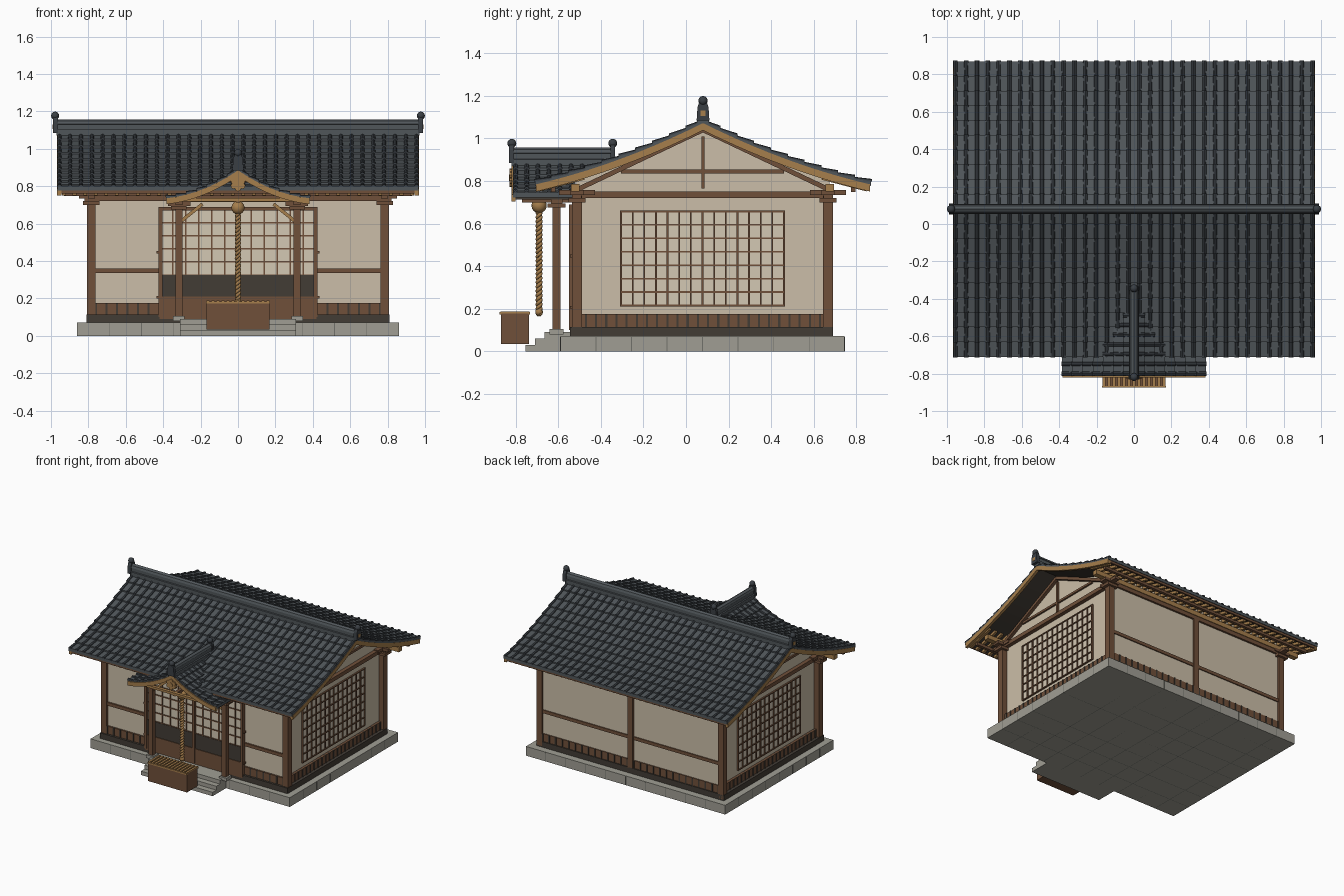
import bpy, bmesh, math
from mathutils import Vector

if "Cube" in bpy.data.objects:
    bpy.data.objects.remove(bpy.data.objects["Cube"])

def mat(name, r, g, b):
    lin = lambda c: ((c / 255 + .055) / 1.055) ** 2.4
    m = bpy.data.materials.new(name)
    m.diffuse_color = (lin(r), lin(g), lin(b), 1)
    m.use_nodes = True
    m.node_tree.nodes["Principled BSDF"].inputs["Base Color"].default_value = m.diffuse_color
    return m

STONE = mat("stone", 160, 158, 148)
JOINT = mat("stone_joint", 112, 112, 106)
PLASTER = mat("plaster", 203, 190, 168)
PAPER = mat("paper", 212, 200, 180)
WOOD = mat("brown_wood", 112, 80, 58)
DARK = mat("dark_wood", 66, 60, 53)
GOLD = mat("golden_wood", 166, 126, 76)
TILE = mat("slate_tile", 80, 86, 90)
RIB = mat("dark_tile", 58, 63, 68)

def finish(name, bm, m):
    bmesh.ops.recalc_face_normals(bm, faces=bm.faces)
    me = bpy.data.meshes.new(name)
    bm.to_mesh(me)
    bm.free()
    me.materials.append(m)
    o = bpy.data.objects.new(name, me)
    bpy.context.collection.objects.link(o)
    return o

def loft(bm, a, b):
    """Closed solid between two matching loops of points."""
    va, vb = [bm.verts.new(p) for p in a], [bm.verts.new(p) for p in b]
    n = len(va)
    bm.faces.new(va)
    bm.faces.new(vb[::-1])
    for i in range(n):
        j = (i + 1) % n
        bm.faces.new((va[i], vb[i], vb[j], va[j]))

def boxes(name, m, items, mirror=False):
    bm = bmesh.new()
    items = list(items)
    if mirror:
        items += [(-b[1], -b[0]) + tuple(b[2:]) for b in items]
    for x0, x1, y0, y1, z0, z1 in items:
        ring = lambda z: [(x0, y0, z), (x1, y0, z), (x1, y1, z), (x0, y1, z)]
        loft(bm, ring(z0), ring(z1))
    return finish(name, bm, m)

def prism(name, m, poly, axis, spans):
    """Extrude a (u, z) outline along x or y, once per span."""
    bm = bmesh.new()
    for a0, a1 in spans:
        f = lambda a: [(a, u, v) if axis == 'x' else (u, a, v) for u, v in poly]
        loft(bm, f(a0), f(a1))
    return finish(name, bm, m)

def bars(name, m, segs, w, h):
    """Straight bars between points; w sideways, h upward."""
    bm = bmesh.new()
    for p, q in segs:
        p, q = Vector(p), Vector(q)
        d = (q - p).normalized()
        side = d.cross(Vector((0, 0, 1))).normalized()
        up = side.cross(d)
        ring = lambda c: [c + side * w / 2 * i + up * h / 2 * j for i, j in ((-1, -1), (1, -1), (1, 1), (-1, 1))]
        loft(bm, ring(p), ring(q))
    return finish(name, bm, m)

def balls(name, m, items):
    bm = bmesh.new()
    for x, y, z, r in items:
        ret = bmesh.ops.create_uvsphere(bm, u_segments=14, v_segments=8, radius=r)
        bmesh.ops.translate(bm, vec=(x, y, z), verts=ret["verts"])
    for f in bm.faces:
        f.smooth = True
    return finish(name, bm, m)

# roof curves, d = distance from the ridge
RY = .08
zm = lambda d: 1.08 - .5 * d + .17 * d * d
zp = lambda d: .885 - .68 * d + .76 * d * d

def band(f, c, D, hi, lo, n=20):
    ds = [-D + 2 * D * i / n for i in range(n + 1)]
    return [(c + d, f(abs(d)) + hi) for d in ds] + [(c + d, f(abs(d)) + lo) for d in ds[::-1]]

# stone platform, joints, steps
boxes("platform", STONE, [(-.86, .86, -.59, .745, 0, .072)])
J = [(-.86 + .172 * i - .002, -.86 + .172 * i + .002, -.591, .746, 0, .068) for i in range(1, 10)]
J += [(-.861, .861, -.59 + .167 * i - .002, -.59 + .167 * i + .002, 0, .068) for i in range(1, 8)]
boxes("platform_joints", JOINT, J)
boxes("steps", STONE, [(-.31, .31, -.755, -.58, 0, .03), (-.31, .31, -.71, -.58, .03, .06),
                       (-.31, .31, -.665, -.545, .06, .09)])

# sill, house body with gables
boxes("sill", DARK, [(-.81, .81, -.545, .69, .07, .115)])
ds = [-.595 + .0595 * i for i in range(21)]
prism("house_walls", PLASTER, [(RY + d, zm(abs(d)) - .025) for d in ds] + [(.675, .1), (-.515, .1)], 'x', [(-.765, .765)])

# wainscot with battens
boxes("wainscot", WOOD, [(-.785, .785, -.528, .682, .11, .175)])
Bt = []
for i in range(28):
    x = -.76 + i * .0563
    Bt += [(x - .005, x + .005, .6, .687, .115, .175)]
    if abs(x) > .43:
        Bt += [(x - .005, x + .005, -.533, -.4, .115, .175)]
for i in range(24):
    y = -.47 + i * .0478
    Bt += [(-.79, .79, y - .005, y + .005, .115, .175)]
boxes("wainscot_battens", DARK, Bt)

# posts, rails, top beams
P = [(x - .023, x + .023, y - .023, y + .023, .08, .73) for x in (-.784, .784) for y in (-.512, .667)]
boxes("posts", WOOD, P + [(-.023, .023, .644, .69, .08, .73)])
boxes("wall_rails", WOOD, [(.42, .77, -.528, -.5, .335, .36), (0, .77, .65, .683, .335, .36)], True)
boxes("top_beams", WOOD, [(-.82, .82, -.535, -.49, .72, .75), (-.82, .82, .645, .69, .72, .75)])
boxes("side_beams", WOOD, [(.76, .795, -.53, .69, .72, .75)], True)
br = []
for y in (-.512, .667):
    br += [(.74, .83, y - .04, y + .04, .70, .72), (.72, .85, y - .03, y + .03, .735, .757),
           (.765, .803, y - .085, y + .085, .735, .757)]
boxes("corner_brackets", WOOD, br, True)

# gable timbers
gt = []
for x in (-.775, .775):
    for s in (-1, 1):
        gt.append(((x, RY, 1.04), (x, RY + s * .59, .76)))
bars("gable_rafters", WOOD, gt, .03, .022)
boxes("gable_ties", WOOD, [(.76, .778, -.305, .46, .836, .853), (.76, .78, RY - .008, RY + .008, .765, 1.01)], True)

# side lattice windows
boxes("side_window_paper", PAPER, [(.763, .77, -.305, .46, .215, .657)], True)
L = [(.765, .778, -.305 + .765 * i / 14 - .004, -.305 + .765 * i / 14 + .004, .212, .66) for i in range(15)]
L += [(.765, .777, -.309, .464, .215 + .442 * i / 7 - .004, .215 + .442 * i / 7 + .004) for i in range(8)]
boxes("side_window_lattice", WOOD, L, True)

# front sliding doors
boxes("door_paper", PAPER, [(-.42, .42, -.533, -.51, .325, .675)])
boxes("door_dark_panel", DARK, [(-.42, .42, -.541, -.51, .21, .325)])
boxes("door_lower_panel", WOOD, [(-.42, .42, -.546, -.51, .09, .21)])
L = [(-.42 + .07 * i - .004, -.42 + .07 * i + .004, -.54, -.52, .325, .675) for i in range(13)]
L += [(-.42, .42, -.539, -.52, .325 + .07 * i - .004, .325 + .07 * i + .004) for i in range(6)]
L += [(x - .01, x + .01, -.55, -.52, .1, .68) for x in (-.415, 0, .415)] + [(-.425, .425, -.55, -.51, .67, .69)]
boxes("door_lattice", WOOD, L)
boxes("door_hinges", WOOD, [(.42, .435, -.545, -.52, z, z + .014) for z in (.2, .44)], True)

# tiled roofs
def tiled(name, pt, D, n, t0, ts, tend, zf):
    pan, rib = bmesh.new(), bmesh.new()
    for s in (-1, 1):
        for i in range(n):
            d0, d1 = D * i / n, D * (i + 1) / n
            sec = lambda d, h: [pt(s * d, t0, zf(d) - .014), pt(s * d, tend(d), zf(d) - .014),
                                pt(s * d, tend(d), zf(d) + h), pt(s * d, t0, zf(d) + h)]
            loft(pan, sec(d0, 0), sec(d1, .010))
            for t in ts:
                if t > tend(d1) + .001:
                    continue
                arc = lambda d, r, h: [pt(s * d, t + r * math.cos(math.pi * k / 4), zf(d) + h + r * math.sin(math.pi * k / 4))
                                       for k in range(5)]
                loft(rib, arc(d0, .010, -.001), arc(d1 + .003, .0125, .007))
    finish(name + "_pans", pan, TILE)
    finish(name + "_ribs", rib, RIB)

def porch_back(d):
    q = .25 - .68 * (1.08 - zp(d))
    y = RY - (.5 - math.sqrt(q)) / .34 if q > 0 else -1
    return max(-.52, y + .02)

tiled("main_roof", lambda d, t, z: (t, RY + d, z), .79, 10, -.965,
      [-.955 + 1.91 * i / 33 for i in range(34)], lambda d: .965, zm)
tiled("porch_roof", lambda d, t, z: (d, t, z), .385, 7, -.812,
      [-.80 + .052 * i for i in range(10)], porch_back, zp)

# roof decks, bargeboards, rafters
prism("main_roof_deck", DARK, band(zm, RY, .775, -.012, -.026), 'x', [(-.95, .95)])
prism("main_bargeboards", GOLD, band(zm, RY, .785, -.008, -.042), 'x', [(-.967, -.945), (.945, .967)])
rf = []
for i in range(34):
    x = -.93 + 1.86 * i / 33
    for s in (-1, 1):
        rf.append(((x, RY + s * .56, zm(.56) - .037), (x, RY + s * .77, zm(.77) - .034)))
bars("eave_rafters", GOLD, rf, .02, .022)
boxes("eave_purlins", WOOD, [(-.93, .93, RY + s * .705 - .011, RY + s * .705 + .011, .748, .77) for s in (1,)]
      + [(-.93, .93, -.635, -.613, .748, .77)])
boxes("wall_plates", GOLD, [(-.93, .93, -.54, -.5, .75, .785), (-.93, .93, .655, .695, .75, .785)])
boxes("eave_boards", WOOD, [(-.955, .955, y - .006, y + .006, .762, .785) for y in (-.698, .858)])
prism("porch_deck", DARK, band(zp, 0, .375, -.012, -.024), 'y', [(-.80, -.53)])
prism("porch_bargeboard", GOLD, band(zp, 0, .382, 0, -.032), 'y', [(-.82, -.80)])
prism("porch_gable_panel", WOOD, [(-.26, .735)] + [(d * .26 / 6, zp(abs(d) * .26 / 6) - .02) for d in range(-6, 7)] + [(.26, .735)],
      'y', [(-.62, -.605)])

# ridges with end ornaments
def ridge(name, c, z, w, axis, a0, a1):
    o = [(-w * 1.3, -.02), (-w * 1.3, .012), (-w * .85, .014), (-w * .85, .04), (-w * 1.1, .042), (-w * .8, .058), (0, .068)]
    o = o + [(-u, v) for u, v in o[-2::-1]]
    prism(name, TILE, [(c + u, z + v) for u, v in o], axis, [(a0, a1)])

ridge("main_ridge", RY, 1.09, .021, 'x', -.97, .97)
ridge("porch_ridge", 0, .89, .021, 'y', -.82, -.345)
orn = lambda c, z: [(c - .03, z), (c + .03, z), (c + .026, z + .06), (c + .018, z + .085), (c - .018, z + .085), (c - .026, z + .06)]
prism("main_ridge_ends", RIB, orn(RY, 1.085), 'x', [(-.99, -.962), (.962, .99)])
prism("porch_ridge_ends", RIB, orn(0, .885), 'y', [(-.832, -.808), (-.355, -.333)])
balls("ridge_knobs", RIB, [(-.978, RY, 1.177, .022), (.978, RY, 1.177, .022), (0, -.818, .977, .021), (0, -.344, .977, .021)])
boxes("ridge_end_crests", GOLD, [(.985, .993, RY - .012, RY + .012, 1.105, 1.13)], True)

# porch posts, beams, brackets, braces
boxes("porch_posts", WOOD, [(.298, .334, -.626, -.59, .1, .7)], True)
boxes("porch_post_bases", STONE, [(.285, .347, -.64, -.576, .08, .105)], True)
boxes("porch_brackets", WOOD, [(.275, .357, -.65, -.566, .675, .695), (.255, .375, -.635, -.58, .695, .717),
                               (.298, .334, -.77, -.51, .70, .722)], True)
boxes("porch_beams", GOLD, [(-.37, .37, -.628, -.588, .715, .737), (-.33, .33, -.79, -.765, .718, .736)])
bars("porch_braces", GOLD, [((s * .305, -.608, .612), (s * .19, -.608, .705)) for s in (-1, 1)], .02, .018)

# gable pendant flower
bm = bmesh.new()
for k in range(7):
    a = math.pi / 3 * k + math.pi / 6
    cx, cz = (0, .815) if k == 6 else (.027 * math.cos(a), .815 + .027 * math.sin(a))
    ring = lambda y: [(cx + .016 * math.cos(math.pi * j / 4), y, cz + .016 * math.sin(math.pi * j / 4)) for j in range(8)]
    loft(bm, ring(-.828 - (.004 if k == 6 else 0)), ring(-.805))
finish("gable_flower", bm, GOLD)

# bell and twisted rope
balls("bell", GOLD, [(0, -.69, .685, .036), (0, -.69, .185, .018)])
boxes("bell_hanger", WOOD, [(-.012, .012, -.79, -.6, .712, .735)])
cu = bpy.data.curves.new("bell_rope", 'CURVE')
cu.dimensions = '3D'
cu.bevel_depth, cu.bevel_resolution = .0085, 1
for ph in (0, math.pi):
    sp = cu.splines.new('POLY')
    sp.points.add(96)
    for i, p in enumerate(sp.points):
        a = i * math.pi / 4 + ph
        p.co = (.009 * math.cos(a), -.69 + .009 * math.sin(a), .17 + .49 * i / 96, 1)
cu.materials.append(GOLD)
bpy.context.collection.objects.link(bpy.data.objects.new("bell_rope", cu))

# offering box with slatted top
boxes("offering_box", WOOD, [(-.168, .168, -.87, -.737, .035, .178)])
sl = [(-.16 + .0267 * i - .008, -.16 + .0267 * i + .008, -.872, -.735, .178, .188) for i in range(13)]
boxes("offering_slats", GOLD, sl + [(-.17, .17, -.875, -.866, .172, .184), (-.17, .17, -.741, -.732, .172, .184)])
